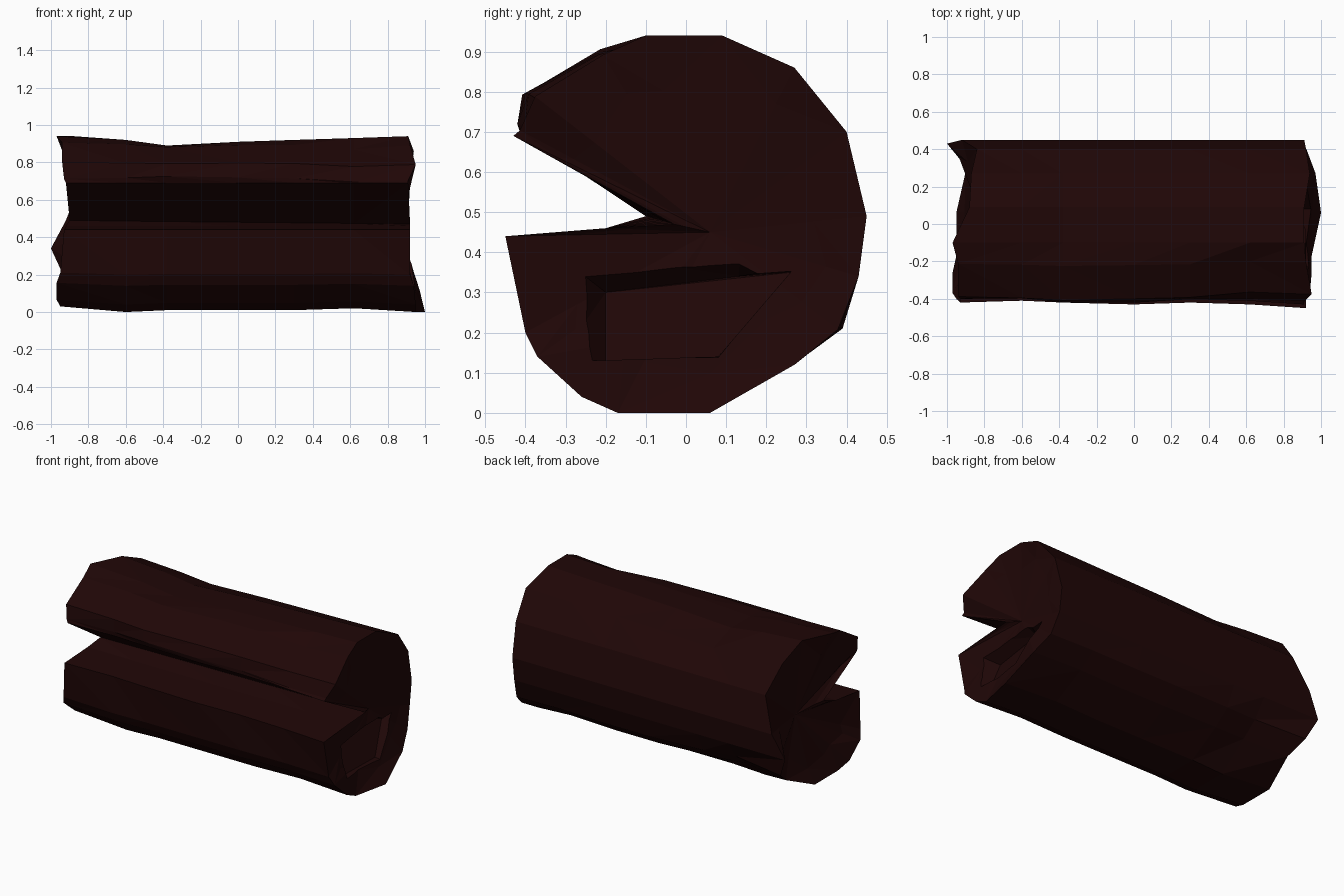
import bpy
import bmesh
from mathutils import Vector

cube = bpy.data.objects.get("Cube")
if cube:
    bpy.data.objects.remove(cube, do_unlink=True)

bark = bpy.data.materials.new("dark red brown bark")
bark.use_nodes = True
COLOUR = (0.014, 0.002, 0.002, 1)
bark.diffuse_color = COLOUR
bark.node_tree.nodes["Principled BSDF"].inputs["Base Color"].default_value = COLOUR


def make_object(name, bm):
    """Turn a bmesh into a flat shaded object in the scene."""
    bmesh.ops.recalc_face_normals(bm, faces=bm.faces)
    mesh = bpy.data.meshes.new(name)
    bm.to_mesh(mesh)
    bm.free()
    mesh.materials.append(bark)
    obj = bpy.data.objects.new(name, mesh)
    bpy.context.collection.objects.link(obj)
    return obj


def bridge(bm, ring_a, ring_b):
    """Join two closed rings with a band of triangles."""
    count = len(ring_a)
    for i in range(count):
        j = (i + 1) % count
        if i % 2:
            bm.faces.new((ring_a[i], ring_a[j], ring_b[j]))
            bm.faces.new((ring_a[i], ring_b[j], ring_b[i]))
        else:
            bm.faces.new((ring_a[i], ring_a[j], ring_b[i]))
            bm.faces.new((ring_a[j], ring_b[j], ring_b[i]))


# Cross-section with the split: y, z, then the ragged x of the left and right rims
PROFILE = [
    (-.43, .69, -.92, .91), (-.44, .72, -.93, .91), (-.4, .81, -.94, .95),
    (-.22, .92, -.94, .92), (-.1, .94, -.97, .91), (.09, .94, -.88, .91),
    (.27, .86, -.87, .94), (.4, .7, -.84, .92), (.45, .49, -.92, .91),
    (.43, .34, -1, .91), (.39, .2, -.94, .93), (.28, .11, -.9, .97),
    (.06, 0, -.95, 1), (-.17, 0, -.95, .95), (-.26, .04, -.97, .95),
    (-.37, .14, -.97, .94), (-.4, .2, -.95, .92), (-.45, .44, -.93, .92),
    (-.2, .46, -.92, .92), (-.1, .49, -.9, .92),
]

# Along the trunk: x, top height, bottom height, front reach,
# then how far the upper front and lower back are worn away
STATIONS = [
    (-1, .94, .03, .42, .03, 0), (-.6, .92, 0, .41, .01, .1), (-.38, .89, .01, .42, -.02, .05),
    (0, .91, .01, .43, 0, .02), (.3, .92, .01, .42, .02, .02), (.62, .93, .02, .43, .09, .03),
    (1, .94, 0, .45, .06, .03),
]


def section_point(station, point):
    """Fit a cross-section point to the trunk size at one station."""
    x, top, bottom, front, worn_front, worn_back = station
    y, z, left, right = point
    if point == PROFILE[-1]:
        # The split runs deeper towards the right
        y += .035 * (1 + x)
        z -= .01 * (1 + x)
    if y < -.2 and z > .7:
        y *= 1 - worn_front
        z -= (z - .45) * worn_front
    if y > .2 and z < .3:
        y *= 1 - worn_back
        z += (.47 - z) * worn_back
    if y < -.42:
        y *= front / .45
    if z > .8:
        z -= (.94 - top) * (z - .7) / .24
    elif z < .3:
        z += bottom * (.3 - z) / .3
    if abs(x) == 1:
        x = left if x < 0 else right
    return Vector((x, y, z))


# Split trunk
bm = bmesh.new()
rings = []
for station in STATIONS:
    rings.append([bm.verts.new(section_point(station, p)) for p in PROFILE])
for a, b in zip(rings, rings[1:]):
    bridge(bm, a, b)

# Hollowed, broken ends
for ring, side, centre in ((rings[0], -1, (-.84, .1, .46)), (rings[-1], 1, (.88, .06, .45))):
    centre = Vector(centre)
    inner = []
    for i, vert in enumerate(ring):
        point = vert.co.lerp(centre, .22 + .06 * (i % 3))
        point.x = vert.co.x * .6 + centre.x * .4
        inner.append(bm.verts.new(point))
    bridge(bm, ring, inner)
    hub = bm.verts.new(centre)
    for i, vert in enumerate(inner):
        bm.faces.new((vert, inner[(i + 1) % len(inner)], hub))
trunk = make_object("split_log", bm)

# Splinter pocket in the right end, widening up and forward to its mouth
FLOOR = [(.82, -.2, .3), (.82, .13, .34), (.84, .26, .35), (.91, .08, .14), (.89, -.2, .13)]
MOUTH = [(-.34, .41), (.14, .43), (.27, .36), (.08, .13), (-.32, .13)]
bm = bmesh.new()
floor = [bm.verts.new(p) for p in FLOOR]
mouth = [bm.verts.new((1.05, y, z)) for y, z in MOUTH]
bridge(bm, floor, mouth)
bm.faces.new(mouth)
for i in range(1, len(floor) - 1):
    bm.faces.new((floor[0], floor[i], floor[i + 1]))
cutter = make_object("pocket_cutter", bm)
cutter.hide_render = True

cut = trunk.modifiers.new("pocket", 'BOOLEAN')
cut.operation = 'DIFFERENCE'
cut.solver = 'EXACT'
cut.object = cutter
bpy.context.view_layer.objects.active = trunk
bpy.ops.object.modifier_apply(modifier=cut.name)
bpy.data.objects.remove(cutter, do_unlink=True)
